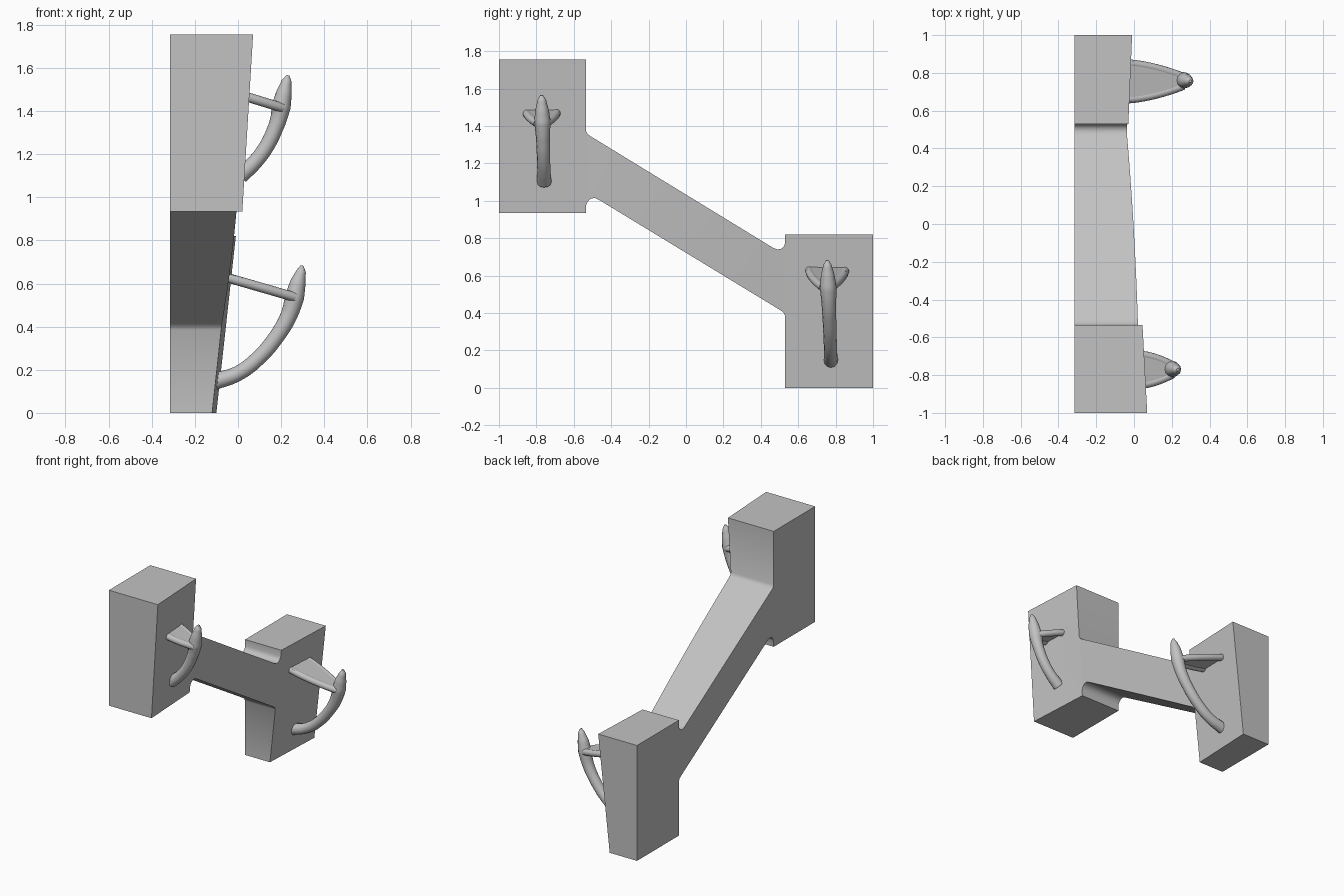
import bpy, bmesh
from mathutils import Vector

cube = bpy.data.objects.get("Cube")
if cube:
    bpy.data.objects.remove(cube)

grey = bpy.data.materials.new("plain grey")
grey.use_nodes = True
grey.diffuse_color = (0.54, 0.54, 0.54, 1)
grey.node_tree.nodes["Principled BSDF"].inputs["Base Color"].default_value = (0.54, 0.54, 0.54, 1)

BACK_X = -0.315


def lerp(a, b, t):
    return a + (b - a) * t


def finish(obj, angle=0.6):
    obj.data.materials.clear()
    obj.data.materials.append(grey)
    bpy.ops.object.select_all(action='DESELECT')
    obj.select_set(True)
    bpy.context.view_layer.objects.active = obj
    bpy.ops.object.shade_smooth_by_angle(angle=angle)


def mesh_object(name, bm):
    bmesh.ops.recalc_face_normals(bm, faces=bm.faces[:])
    mesh = bpy.data.meshes.new(name)
    bm.to_mesh(mesh)
    bm.free()
    obj = bpy.data.objects.new(name, mesh)
    bpy.context.collection.objects.link(obj)
    finish(obj)
    return obj


def face_x(y, z):
    """Depth of the gently twisted face that carries the hooks."""
    near = 0.045 + 0.061 * (z - 1.755)
    far = -0.03 + 0.11 * (z - 0.82)
    if y < -0.535:
        return near + 0.025 * (-0.535 - y) / 0.465
    if y > 0.53:
        return far + 0.02 * (y - 0.53) / 0.47
    return lerp(near, far, (y + 0.535) / 1.065)


# Body: two blocks joined by a sloping bar with filleted corners
profile = [(-1, .935), (-.535, .935), (-.535, .975), (-.525, .998), (-.508, 1.012),
           (-.488, 1.015), (-.465, 1.005), (.5, .418), (.52, .404), (.53, .385),
           (.53, 0), (1, 0), (1, .82), (.53, .82), (.53, .775), (.523, .755),
           (.508, .743), (.488, .74), (.465, .749), (-.505, 1.342), (-.525, 1.355),
           (-.535, 1.375), (-.535, 1.755), (-1, 1.755)]
bm = bmesh.new()
base = bm.faces.new([bm.verts.new((BACK_X, y, z)) for y, z in profile])
extruded = bmesh.ops.extrude_face_region(bm, geom=[base])
front = [g for g in extruded["geom"] if isinstance(g, bmesh.types.BMVert)]
bmesh.ops.translate(bm, verts=front, vec=(0.3, 0, 0))
for i in range(9):
    y = lerp(-0.535, 0.53, i / 8)
    bmesh.ops.bisect_plane(bm, geom=bm.verts[:] + bm.edges[:] + bm.faces[:],
                           plane_co=(0, y, 0), plane_no=(0, 1, 0), dist=1e-5)
for v in bm.verts:
    if v.co.x > BACK_X + 0.1:
        v.co.x = face_x(v.co.y, v.co.z)
bmesh.ops.triangulate(bm, faces=bm.faces[:])
mesh_object("body", bm)


def tube(name, points, depth):
    """Round rod through (x, y, z, radius factor) points."""
    curve = bpy.data.curves.new(name, 'CURVE')
    curve.dimensions = '3D'
    curve.bevel_depth = depth
    curve.bevel_resolution = 4
    curve.resolution_u = 6
    curve.use_fill_caps = True
    spline = curve.splines.new('BEZIER')
    spline.bezier_points.add(len(points) - 1)
    for bp, (x, y, z, r) in zip(spline.bezier_points, points):
        bp.co = (x, y, z)
        bp.radius = r
        bp.handle_left_type = bp.handle_right_type = 'AUTO'
    obj = bpy.data.objects.new(name, curve)
    bpy.context.collection.objects.link(obj)
    bpy.ops.object.select_all(action='DESELECT')
    obj.select_set(True)
    bpy.context.view_layer.objects.active = obj
    bpy.ops.object.convert(target='MESH')
    finish(bpy.context.view_layer.objects.active, 1.0)


def hook(side, path, y_base, y_top, root, end, half_root):
    # Curved horn, swelling at the joint and narrowing to a blunt tip
    radii = [1.05, 0.95, 0.95, 0.98, 1.05, 1.2, 1.0, 0.62, 0.2]
    z0, z1 = path[0][1], path[-1][1]
    tube(side + "_horn",
         [(x, lerp(y_base, y_top, (z - z0) / (z1 - z0)), z, r)
          for (x, z), r in zip(path, radii)], 0.037)

    # Tapered web bracing the horn, with a thick rim along each edge
    steps = 8
    bm = bmesh.new()
    rows, rims = [], {"left": [], "right": []}
    for i in range(steps + 1):
        t = i / steps
        half = lerp(half_root, 0.035, t ** 1.7)
        x, z = lerp(root[0], end[0], t), lerp(root[1], end[1], t)
        rows.append([bm.verts.new((x, y_top + s * half, z + dz))
                     for s, dz in ((-1, .02), (1, .02), (1, -.008), (-1, -.008))])
        for key, s in (("left", -1), ("right", 1)):
            rims[key].append((x, y_top + s * (half - 0.012), z, 1))
    for a, b in zip(rows, rows[1:]):
        for k in range(4):
            n = (k + 1) % 4
            bm.faces.new((a[k], a[n], b[n], b[k]))
    bm.faces.new(rows[0])
    bm.faces.new(rows[-1])
    mesh_object(side + "_web", bm)
    for key, pts in rims.items():
        tube(side + "_web_rim_" + key, pts, 0.022)


hook("front", [(.01, 1.10), (.08, 1.165), (.135, 1.24), (.173, 1.32), (.19, 1.37),
               (.2, 1.42), (.213, 1.48), (.226, 1.54), (.232, 1.565)],
     -.758, -.772, (.02, 1.472), (.205, 1.415), .092)
hook("back", [(-.11, .145), (0, .183), (.095, .255), (.18, .355), (.235, .45),
              (.262, .535), (.277, .6), (.292, .655), (.297, .683)],
     .775, .755, (-.06, .63), (.262, .537), .108)
